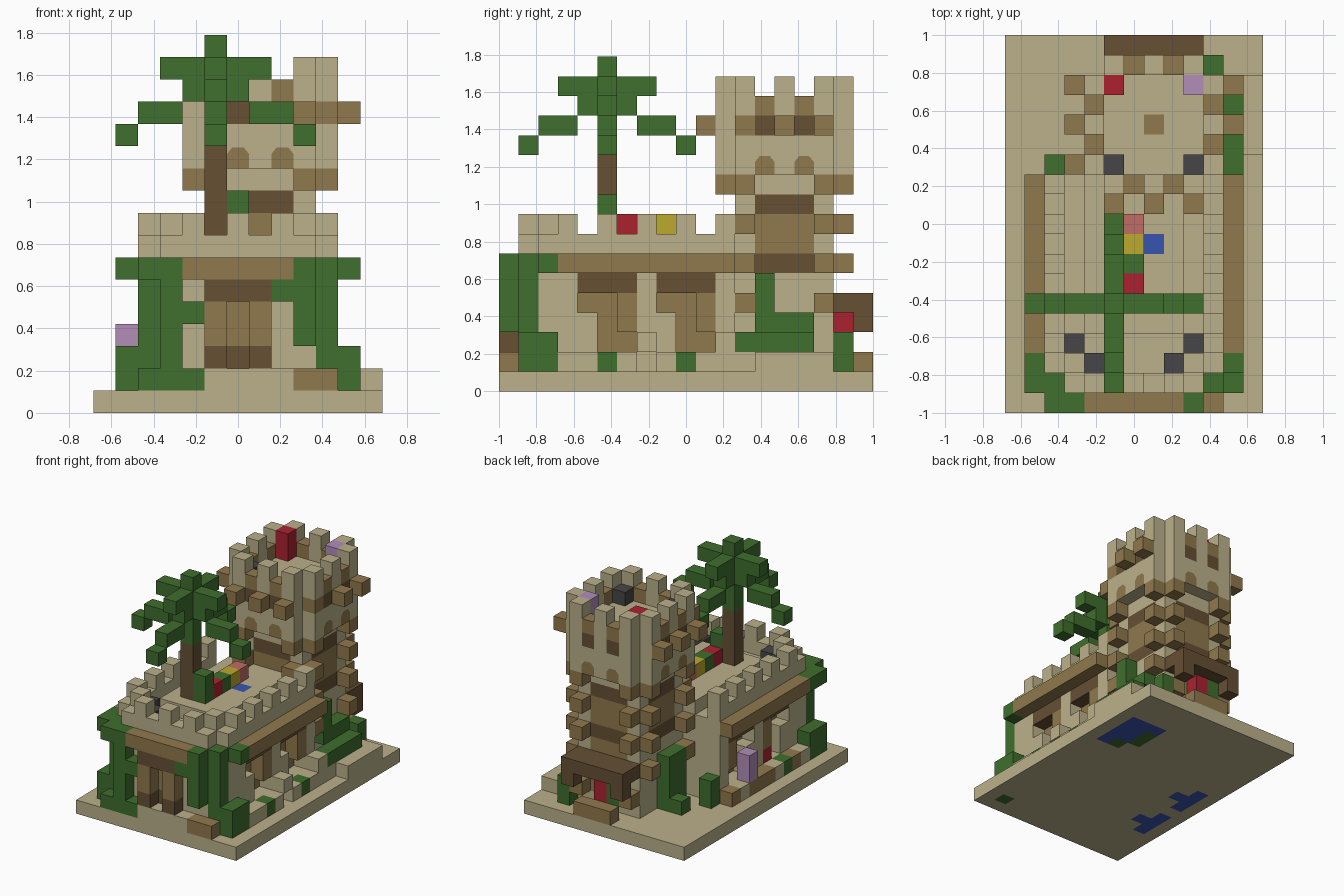
import bpy
import bmesh
import math
from mathutils import Vector

cube = bpy.data.objects.get("Cube")
if cube:
    bpy.data.objects.remove(cube, do_unlink=True)

UNIT = 2 / 19
ORIGIN = Vector((-6.5, -9.5, 0))

COLOURS = {
    "sand": (.50, .44, .26), "brown": (.28, .19, .073), "dark_wood": (.133, .08, .034),
    "leaf": (.05, .156, .026), "red": (.41, .016, .03), "yellow": (.51, .40, .026),
    "pink": (.54, .15, .133), "lilac": (.445, .27, .48), "charcoal": (.061, .061, .065),
    "water": (.038, .09, .43),
}
MATERIALS = {}
for name, rgb in COLOURS.items():
    mat = bpy.data.materials.new(name)
    mat.use_nodes = True
    mat.diffuse_color = (*rgb, 1)
    shader = next(n for n in mat.node_tree.nodes if n.type == "BSDF_PRINCIPLED")
    shader.inputs["Base Color"].default_value = (*rgb, 1)
    shader.inputs["Roughness"].default_value = .8
    MATERIALS[name] = mat
ORDER = list(COLOURS)

blocks = {}


def span(v):
    """An integer is one cell, a tuple an inclusive range, a list separate cells."""
    if isinstance(v, int):
        return [v]
    return list(range(v[0], v[1] + 1)) if isinstance(v, tuple) else v


def put(part, colour, xs, ys, zs):
    for x in span(xs):
        for y in span(ys):
            for z in span(zs):
                blocks[x, y, z] = (part, colour)


def clear(xs, ys, zs):
    for x in span(xs):
        for y in span(ys):
            for z in span(zs):
                blocks.pop((x, y, z), None)


# Base slab with pools sunk into it
put("base", "sand", (0, 12), (0, 18), 0)
put("pond", "water", (10, 11), (12, 15), 0)
put("pond", "water", 9, 15, 0)
put("pond_reeds", "leaf", 9, [13, 14], 0)
put("pond_reeds", "leaf", 10, 12, 0)
put("base_shrub", "leaf", 11, 1, 0)
for mid in (5, 9):
    put("side_pool", "water", 1, (mid - 1, mid + 1), 0)
    put("side_pool", "water", 2, mid, 0)

# Hall: solid block with clipped front corners, parapet and merlons
put("hall", "sand", (2, 10), (2, 11), (1, 6))
put("hall", "sand", (3, 9), 1, (1, 6))
put("parapet", "sand", [2, 10], (2, 11), 7)
put("parapet", "sand", (3, 9), 1, 7)
put("merlons", "sand", [2, 10], [3, 5, 7, 9, 11], 8)
put("merlons", "sand", [4, 6, 8], 1, 8)
put("merlons", "sand", [3, 9], 2, (7, 8))
put("courtyard", "sand", (4, 8), (4, 11), 7)
put("cannons", "charcoal", [3, 9], 3, 7)
put("cannons", "charcoal", [4, 8], 2, 7)

# Overhanging ledges
put("side_ledges", "brown", [1, 11], (3, 11), 6)
put("front_ledge", "brown", (4, 8), 0, 6)

# Side window bays
for mid in (5, 9):
    for wall, inner, outer in ((2, 3, 1), (10, 9, 11)):
        clear(wall, (mid - 1, mid + 1), (2, 4))
        put("window_panels", "brown", inner, (mid - 1, mid + 1), (2, 4))
        put("window_lintels", "dark_wood", wall, (mid - 1, mid + 1), 5)
        put("window_posts", "brown", wall, mid + 1, (3, 4))
        put("window_posts", "sand", wall, mid - 1, (2, 3))
        put("window_plants", "leaf", outer, mid, 1)
put("lilac_figure", "lilac", 1, 9, (2, 3))
put("figure_plinth", "brown", 1, 9, 1)
put("red_window_box", "red", 2, 6, 2)

# Front door
put("door", "brown", (5, 7), 1, (3, 4))
put("door_lintel", "dark_wood", (5, 7), [0, 1], 5)
put("door_posts", "brown", [5, 7], 0, (3, 4))
put("door_feet", "dark_wood", [5, 7], 0, 2)
put("door_feet", "dark_wood", 6, 1, 2)
put("door_step", "sand", (5, 8), 0, 1)
put("fallen_planks", "brown", (9, 10), 0, 1)

# Vines on the front corners
put("left_vine", "leaf", 10, 1, (2, 6))
put("left_vine", "leaf", 9, 0, (3, 6))
put("left_vine", "leaf", 11, 2, (2, 6))
put("left_vine", "leaf", 8, 0, 5)
put("left_vine", "leaf", 11, [1, 2], (1, 2))
clear(11, 2, (3, 5))
put("right_vine", "leaf", 2, 1, (1, 6))
put("right_vine", "leaf", 3, 0, (2, 6))
put("right_vine", "leaf", 2, 0, 6)
put("right_vine", "leaf", 1, [1, 2], [1, 2, 6])
put("right_vine", "leaf", 4, 0, [1, 4])
put("right_vine", "leaf", (2, 3), 0, 1)

# Rubble along the foot of the walls
put("rubble", "sand", 11, [3, 4, 6, 8, 10, 11], 1)
put("rubble", "sand", 11, [7, 11], 2)
put("rubble", "sand", 12, (13, 16), 1)
put("rubble", "sand", 11, (12, 16), 1)
put("rubble", "sand", 1, [3, 6, 10], 1)
put("rubble", "brown", 1, [4, 7, 8, 11], 1)

# Tower shaft with brown panels and studs
put("tower_shaft", "sand", (5, 9), (12, 16), (1, 9))
for colour, rows in (("brown", [7, 8]), ("dark_wood", [6, 9])):
    put("tower_panels", colour, [5, 9], (13, 15), rows)
    put("tower_panels", colour, (6, 8), [12, 16], rows)
put("back_door", "brown", (6, 8), 16, (2, 5))
put("tower_studs", "brown", [4, 10], [12, 16], [4, 6, 8])
put("tower_studs", "brown", [5, 9], 17, [2, 6, 8])
put("tower_studs", "brown", [5, 9], 11, 8)

# Tower head: corbels, round wall, openings, crenels and merlons
put("tower_head", "sand", (5, 9), (11, 17), (11, 13))
put("tower_head", "sand", [4, 10], (12, 16), (11, 13))
put("head_floor", "sand", (5, 9), (12, 16), 10)
put("corbels", "brown", [4, 10], [12, 16], 10)
put("corbels", "brown", [5, 9], [11, 12, 16, 17], 10)
for side in (4, 10):
    put("head_openings", "dark_wood", side, [13, 15], 13)
    put("crenels", "brown", side, [13, 15], 14)
    put("tower_merlons", "sand", side, [12, 14, 16], (14, 15))
for side in (11, 17):
    put("head_openings", "dark_wood", [6, 8], side, 13)
    put("crenels", "brown", [6, 8], side, 14)
    put("tower_merlons", "sand", [5, 7, 9], side, (14, 15))
put("head_studs", "brown", 3, [12, 14, 16], 13)
put("head_studs", "brown", 11, [14, 16], 13)
put("head_studs", "brown", 10, 12, 13)
put("head_studs", "brown", [5, 7, 9], 10, 13)
put("roof_hatch", "brown", 7, 14, 13)
put("tower_cannons", "charcoal", [5, 9], 12, 14)
put("red_figure", "red", 5, 16, (14, 15))
put("lilac_lookout", "lilac", 9, 16, (14, 15))

# Back porch
put("porch_roof", "dark_wood", (5, 9), (17, 18), 4)
put("porch_roof", "dark_wood", [5, 9], 18, 3)
put("porch_step", "brown", (6, 8), 18, 1)
put("red_guard", "red", 7, 17, (2, 3))

# Vines around the tower
put("tower_vine", "leaf", 11, (12, 15), 2)
put("tower_vine", "leaf", 10, 13, (3, 5))
put("tower_vine", "leaf", 10, [14, 15], 3)
put("tower_vine", "leaf", 10, 17, (1, 2))
put("tower_vine", "leaf", 4, (13, 14), (1, 4))
put("tower_vine", "leaf", 3, 14, 1)
put("tower_vine", "leaf", 2, 12, (1, 2))
put("tower_vine", "leaf", 6, 17, (2, 3))

# Palm: trunk, crown and four drooping fronds
PALM = 5
put("palm_trunk", "dark_wood", PALM, PALM, (8, 11))
put("palm_crown", "leaf", PALM, PALM, (12, 16))
for dx, dy in ((1, 0), (-1, 0), (0, 1), (0, -1)):
    for reach, height in ((1, 14), (1, 15), (2, 15), (2, 13), (3, 13), (4, 12)):
        put("palm_fronds", "leaf", PALM + dx * reach, PALM + dy * reach, height)

# Courtyard goods
put("courtyard_bush", "leaf", 6, 5, (8, 9))
for row, colour in zip((6, 7, 8, 9), ("red", "leaf", "yellow", "pink")):
    put(colour + "_crate", colour, 6, row, 8)
put("courtyard_well", "water", 7, 8, 7)

# Turn each part into a mesh of its exposed block faces
parts = {}
for cell, (part, colour) in blocks.items():
    parts.setdefault(part, []).append((cell, ORDER.index(colour)))


def finish(name, bm, used):
    mesh = bpy.data.meshes.new(name)
    bm.to_mesh(mesh)
    bm.free()
    for key in used:
        mesh.materials.append(MATERIALS[key])
    obj = bpy.data.objects.new(name, mesh)
    bpy.context.scene.collection.objects.link(obj)
    return obj


for part, cells in parts.items():
    used = sorted({index for _, index in cells})
    bm = bmesh.new()
    for cell, index in cells:
        centre = Vector(cell) + ORIGIN + Vector((.5, .5, .5))
        for axis in range(3):
            for sign in (-1, 1):
                normal, u, v = Vector(), Vector(), Vector()
                normal[axis], u[(axis + 1) % 3], v[(axis + 2) % 3] = sign, sign, 1
                if tuple(int(c + n) for c, n in zip(cell, normal)) in blocks:
                    continue
                corners = [normal + u + v, normal - u + v, normal - u - v, normal + u - v]
                face = bm.faces.new([bm.verts.new((centre + c / 2) * UNIT) for c in corners])
                face.material_index = used.index(index)
    bmesh.ops.remove_doubles(bm, verts=bm.verts[:], dist=UNIT / 100)
    finish(part, bm, [ORDER[i] for i in used])

# Arched panels on the four sides of the tower head
hub = (Vector((7.5, 14.5, 0)) + ORIGIN) * UNIT
for turn in range(4):
    angle = turn * math.pi / 2
    out, across = Vector((math.cos(angle), math.sin(angle), 0)), Vector((-math.sin(angle), math.cos(angle), 0))
    bm = bmesh.new()
    for shift in (-1, 1):
        outline = [(-.5, 11), (.5, 11), (.5, 11.65), (.25, 11.95), (-.25, 11.95), (-.5, 11.65)]
        verts = [bm.verts.new(hub + out * (3.53 * UNIT) + across * ((shift + s) * UNIT)
                              + Vector((0, 0, z * UNIT))) for s, z in outline]
        bm.faces.new(verts)
    finish("arch_panels_" + str(turn), bm, ["brown"])
